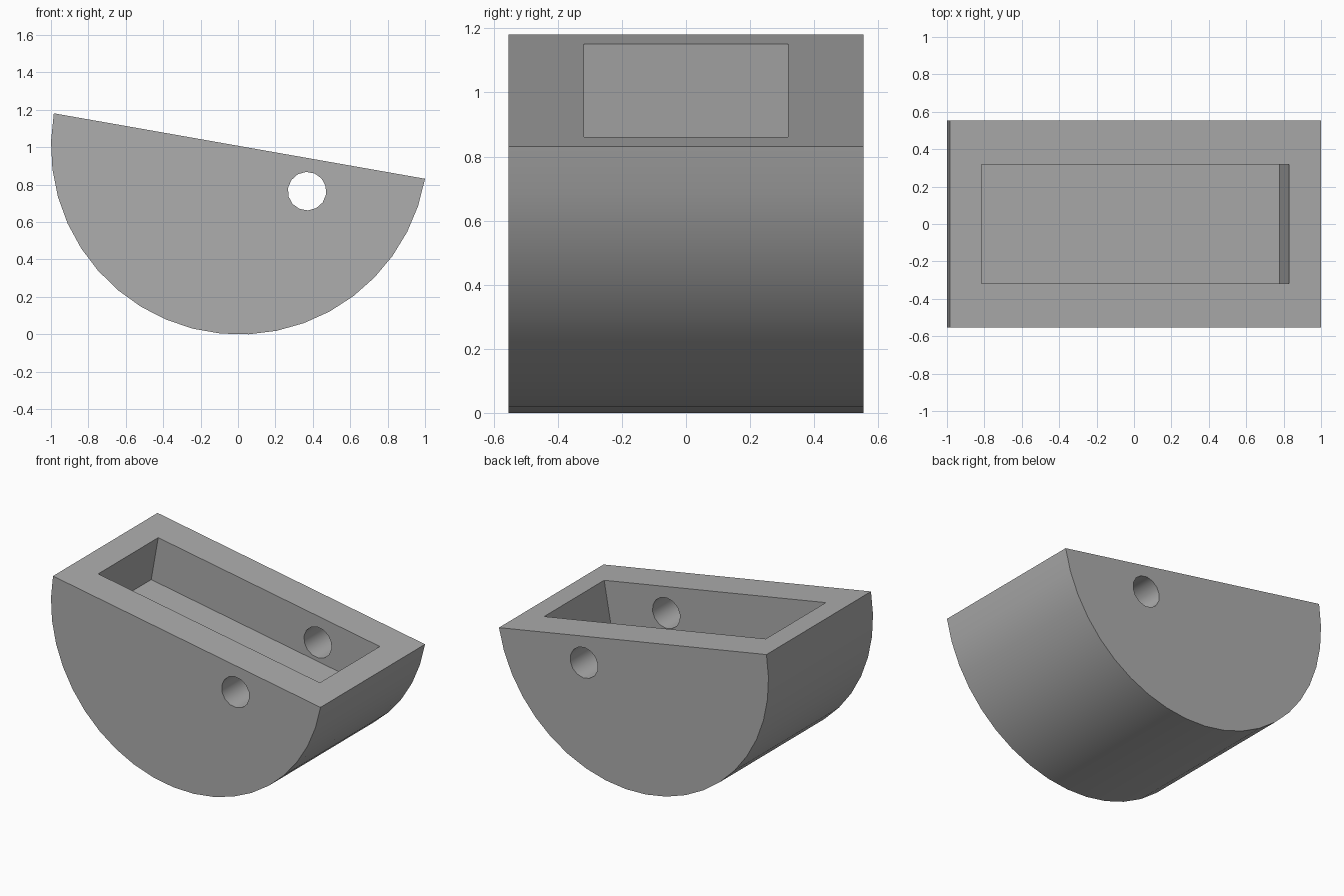
import bpy
import bmesh
from math import sin, cos, pi, radians
from mathutils import Matrix

TILT = radians(10)
RADIUS = 1.0077
HALF_DEPTH = 0.554
CENTRE = (0.0076, 0, 1.0064)

cube = bpy.data.objects.get("Cube")
if cube:
    bpy.data.objects.remove(cube, do_unlink=True)

# Single grey material
grey = bpy.data.materials.new("plain grey")
grey.use_nodes = True
colour = (0.42, 0.42, 0.42, 1)
grey.diffuse_color = colour
grey.node_tree.nodes["Principled BSDF"].inputs["Base Color"].default_value = colour


def arc(radius, start, end, steps, x=0, z=0):
    """Points along an arc in the xz plane."""
    angles = [start + (end - start) * i / steps for i in range(steps + 1)]
    return [(x + radius * cos(a), z + radius * sin(a)) for a in angles]


def prism(name, profile, half_depth):
    """Extrude an xz profile along y, tilted about the disc centre."""
    bm = bmesh.new()
    face = bm.faces.new([bm.verts.new((x, -half_depth, z)) for x, z in profile])
    extruded = bmesh.ops.extrude_face_region(bm, geom=[face])
    moved = [v for v in extruded["geom"] if isinstance(v, bmesh.types.BMVert)]
    bmesh.ops.translate(bm, verts=moved, vec=(0, 2 * half_depth, 0))
    bmesh.ops.recalc_face_normals(bm, faces=bm.faces)
    bm.transform(Matrix.Translation(CENTRE) @ Matrix.Rotation(TILT, 4, "Y"))
    mesh = bpy.data.meshes.new(name)
    bm.to_mesh(mesh)
    bm.free()
    mesh.materials.append(grey)
    obj = bpy.data.objects.new(name, mesh)
    bpy.context.collection.objects.link(obj)
    return obj


# Half-round block
body = prism("half_round_body", arc(RADIUS, pi, 2 * pi, 21), HALF_DEPTH)

# Rectangular pocket in the sloping top, and the cross hole through both walls
pocket = prism("pocket_cutter",
               [(-0.835, -0.3), (0.835, -0.3), (0.835, 0.1), (-0.835, 0.1)], 0.318)
hole = prism("hole_cutter",
             arc(0.103, 0, 2 * pi, 14, 0.398, -0.175)[:-1], HALF_DEPTH + 0.1)

bpy.ops.object.select_all(action="DESELECT")
body.select_set(True)
bpy.context.view_layer.objects.active = body
for cutter in (pocket, hole):
    cut = body.modifiers.new(cutter.name, "BOOLEAN")
    cut.operation = "DIFFERENCE"
    cut.solver = "EXACT"
    cut.object = cutter
    bpy.ops.object.modifier_apply(modifier=cut.name)
    bpy.data.objects.remove(cutter, do_unlink=True)

bpy.ops.object.shade_smooth_by_angle(angle=radians(30))
